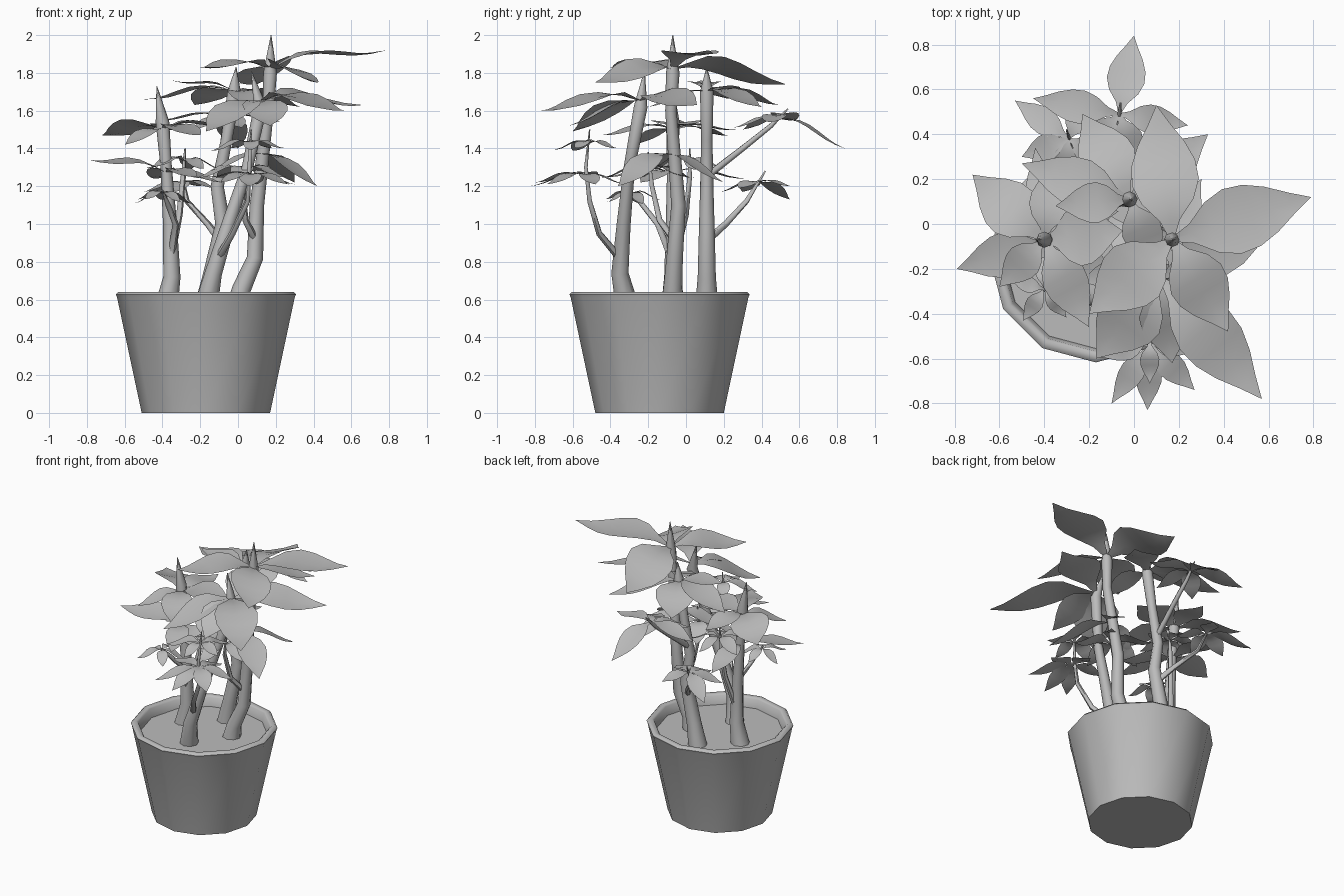
import bpy, bmesh, math, random
from mathutils import Vector

random.seed(4)
cube = bpy.data.objects.get("Cube")
if cube:
    bpy.data.objects.remove(cube, do_unlink=True)

grey = bpy.data.materials.new("plain grey")
grey.use_nodes = True
GREY = (0.5, 0.5, 0.5, 1)
grey.diffuse_color = GREY
grey.node_tree.nodes["Principled BSDF"].inputs["Base Color"].default_value = GREY


def finish(bm, name, angle=60):
    """Turn a bmesh into a smooth shaded object with the grey material."""
    mesh = bpy.data.meshes.new(name)
    bm.to_mesh(mesh)
    bm.free()
    mesh.materials.append(grey)
    obj = bpy.data.objects.new(name, mesh)
    bpy.context.collection.objects.link(obj)
    bpy.ops.object.select_all(action='DESELECT')
    obj.select_set(True)
    bpy.context.view_layer.objects.active = obj
    bpy.ops.object.shade_smooth_by_angle(angle=math.radians(angle))
    return obj


def bridge(bm, rings):
    """Skin consecutive closed rings of vertices."""
    for a, b in zip(rings, rings[1:]):
        n = len(a)
        for i in range(n):
            j = (i + 1) % n
            bm.faces.new((a[i], a[j], b[j], b[i]))


def lathe(name, centre, profile, sides):
    """Revolve a (radius, height) profile and cap both ends."""
    bm = bmesh.new()
    rings = []
    for r, z in profile:
        angles = [math.tau * i / sides for i in range(sides)]
        rings.append([bm.verts.new((centre[0] + r * math.cos(a),
                                    centre[1] + r * math.sin(a), z)) for a in angles])
    bridge(bm, rings)
    bm.faces.new(rings[0][::-1])
    bm.faces.new(rings[-1])
    return finish(bm, name, 55)


def tube(name, points, radii, sides=8):
    """Sweep a round section of changing radius along a path."""
    bm = bmesh.new()
    pts = [Vector(p) for p in points]
    rings = []
    for i, (p, r) in enumerate(zip(pts, radii)):
        along = (pts[min(i + 1, len(pts) - 1)] - pts[max(i - 1, 0)]).normalized()
        u = Vector((0, 1, 0)).cross(along).normalized()
        v = along.cross(u)
        angles = [math.tau * k / sides for k in range(sides)]
        rings.append([bm.verts.new(p + r * (u * math.cos(a) + v * math.sin(a))) for a in angles])
    bridge(bm, rings)
    bm.faces.new(rings[0][::-1])
    bm.faces.new(rings[-1])
    return finish(bm, name)


# Half-width of a leaf blade along its length, as a share of the widest point
BLADE = (0.06, 0.3, 0.78, 1, 0.95, 0.7, 0.33, 0)


def add_leaf(bm, base, tip, width, roll=0.0, arch=0.045):
    """Pointed blade with a shallow fold, rising first and then flicking out."""
    base, tip = Vector(base), Vector(tip)
    axis = tip - base
    side = axis.cross(Vector((0, 0, 1))).normalized()
    side.z = roll
    last = len(BLADE) - 1
    rows = []
    for i, share in enumerate(BLADE):
        t = i / last
        mid = base + axis * t
        wave = math.sin(math.pi * t) + 0.8 * math.sin(math.tau * t)
        mid.z += arch * axis.length * wave
        half = side * (share * width / 2)
        lift = Vector((0, 0, share * width * 0.06))
        if i == last:
            rows.append([bm.verts.new(mid)])
        else:
            rows.append([bm.verts.new(mid - half + lift), bm.verts.new(mid),
                         bm.verts.new(mid + half + lift)])
    for a, b in zip(rows, rows[1:]):
        for k in (0, 1):
            if len(b) == 1:
                bm.faces.new((a[k], a[k + 1], b[0]))
            else:
                bm.faces.new((a[k], a[k + 1], b[k + 1], b[k]))


def crown(name, base, leaves):
    """Leaves from one bud, each given as tip x, y, z, width and optional roll."""
    bm = bmesh.new()
    for x, y, z, *shape in leaves:
        add_leaf(bm, base, (x, y, z), *shape)
    finish(bm, name, 80)


def whorl(name, base, count, length, turn, drop):
    """Ring of similar small leaves around a twig end."""
    bm = bmesh.new()
    for i in range(count):
        a = math.radians(turn) + math.tau * i / count
        reach = length * random.uniform(0.8, 1.1)
        tip = Vector(base) + Vector((math.cos(a) * reach, math.sin(a) * reach,
                                     -drop * random.uniform(0.5, 1.2)))
        add_leaf(bm, base, tip, reach * 0.45, random.uniform(-0.15, 0.15), 0.08)
    finish(bm, name, 80)


# Pot with rim and recessed soil
lathe("pot", (-0.17, -0.14),
      [(0.34, 0), (0.47, 0.61), (0.477, 0.628), (0.465, 0.64), (0.44, 0.64),
       (0.428, 0.63), (0.415, 0.57)], 12)


# Main stems, each ending in a pointed bud
def stem(name, points):
    top = len(points) - 3
    radii = [0.062 - 0.032 * min(1, (i / top) ** 0.6) for i in range(top + 1)]
    tube(name, points, radii + [0.036, 0.002])


stem("left_stem", [(0, -.07, .56), (.02, -.07, .66), (.09, -.06, .82), (.1, -.04, 1.1),
                   (.13, -.06, 1.35), (.16, -.08, 1.6), (.17, -.07, 1.8), (.175, -.07, 2)])
stem("right_stem", [(-.38, -.07, .56), (-.35, -.07, .72), (-.36, -.07, 1),
                    (-.38, -.07, 1.3), (-.4, -.07, 1.54), (-.43, -.07, 1.73)])
stem("back_stem", [(-.17, .11, .56), (-.14, .11, .72), (-.08, .11, 1), (-.11, .11, 1.2),
                   (-.06, .11, 1.45), (-.02, .11, 1.7), (-.01, .11, 1.83)])
stem("front_stem", [(-.17, -.31, .56), (-.13, -.35, .74), (-.05, -.33, 1),
                    (.05, -.3, 1.3), (.12, -.24, 1.62), (.07, -.22, 1.81)])

# Large crowns
crown("left_crown", (.17, -.07, 1.82),
      [(.79, .12, 1.92, .3), (.1, .53, 1.74, .3, .3), (-.2, -.4, 1.83, .3),
       (.42, -.48, 1.75, .26, .3)])
crown("front_crown", (.12, -.24, 1.65),
      [(.57, -.78, 1.6, .28), (.66, .06, 1.63, .26, -.2), (-.17, -.6, 1.49, .3),
       (.17, -.62, 1.52, .24)])
crown("back_crown", (-.02, .11, 1.7),
      [(-.23, .49, 1.63, .26), (-.5, .27, 1.66, .22), (.33, .4, 1.62, .22),
       (-.35, .08, 1.76, .18), (.1, -.2, 1.62, .18)])
crown("right_crown", (-.4, -.07, 1.5),
      [(-.72, .22, 1.47, .25, -.2), (-.05, -.03, 1.53, .27), (-.2, -.46, 1.47, .2),
       (-.6, -.28, 1.42, .16), (-.35, .28, 1.5, .18)])
crown("right_lower_crown", (-.38, -.08, 1.27),
      [(-.79, -.2, 1.34, .2, .15), (-.08, -.24, 1.22, .16), (-.44, .34, 1.24, .15),
       (-.22, -.44, 1.25, .15)])
crown("left_lower_crown", (.13, -.11, 1.37),
      [(.42, -.36, 1.2, .2, .15), (.3, .2, 1.22, .16), (-.15, -.22, 1.28, .16)])

# Side twigs, each a thin tapering path
TWIGS = {
    "back_low": [(-.1, .12, .92), (-.16, .21, 1), (-.27, .32, 1.12), (-.3, .42, 1.28)],
    "back_high": [(-.1, .12, 1.26), (-.08, .3, 1.4), (-.07, .45, 1.52), (-.06, .54, 1.61)],
    "front": [(-.1, -.36, .83), (-.03, -.46, .95), (.05, -.51, 1.12), (.06, -.53, 1.3),
              (.07, -.51, 1.5)],
    "right": [(-.35, -.09, .85), (-.33, -.15, 1), (-.37, -.23, 1.1), (-.4, -.3, 1.18)],
    "left": [(.1, -.05, .9), (.04, -.14, 1.02), (.02, -.18, 1.2), (.05, -.2, 1.38)],
    "inner": [(-.35, -.05, .85), (-.31, 0, 1.05), (-.29, .02, 1.25), (-.28, .02, 1.4)],
}
for name, path in TWIGS.items():
    thin = [0.02 - 0.003 * i for i in range(len(path) - 1)] + [0.004]
    tube(name + "_twig", path, thin, 6)

# Small leaves on the twigs
crown("back_low_leaves", (-.29, .38, 1.22),
      [(-.53, .55, 1.13, .12), (-.5, .3, 1.17, .12), (-.12, .28, 1.19, .12),
       (-.2, .56, 1.2, .12), (-.33, .18, 1.17, .11)])
crown("back_high_leaves", (-.065, .49, 1.56),
      [(0, .84, 1.4, .17), (-.45, .56, 1.55, .15), (.24, .44, 1.54, .13),
       (.02, .25, 1.51, .13), (-.24, .3, 1.5, .13)])
crown("front_low_leaves", (.07, -.54, 1.26),
      [(-.1, -.8, 1.22, .11), (.06, -.83, 1.2, .12), (.27, -.74, 1.21, .12),
       (.3, -.48, 1.21, .11), (-.16, -.5, 1.25, .11), (.1, -.32, 1.21, .11)])
whorl("front_high_leaves", (.07, -.52, 1.42), 5, .22, 54, .03)
whorl("right_leaves", (-.4, -.29, 1.16), 5, .16, 20, .05)
whorl("left_leaves", (.03, -.19, 1.28), 5, .26, 50, .04)
whorl("inner_leaves", (-.28, .02, 1.33), 5, .24, 10, .04)
